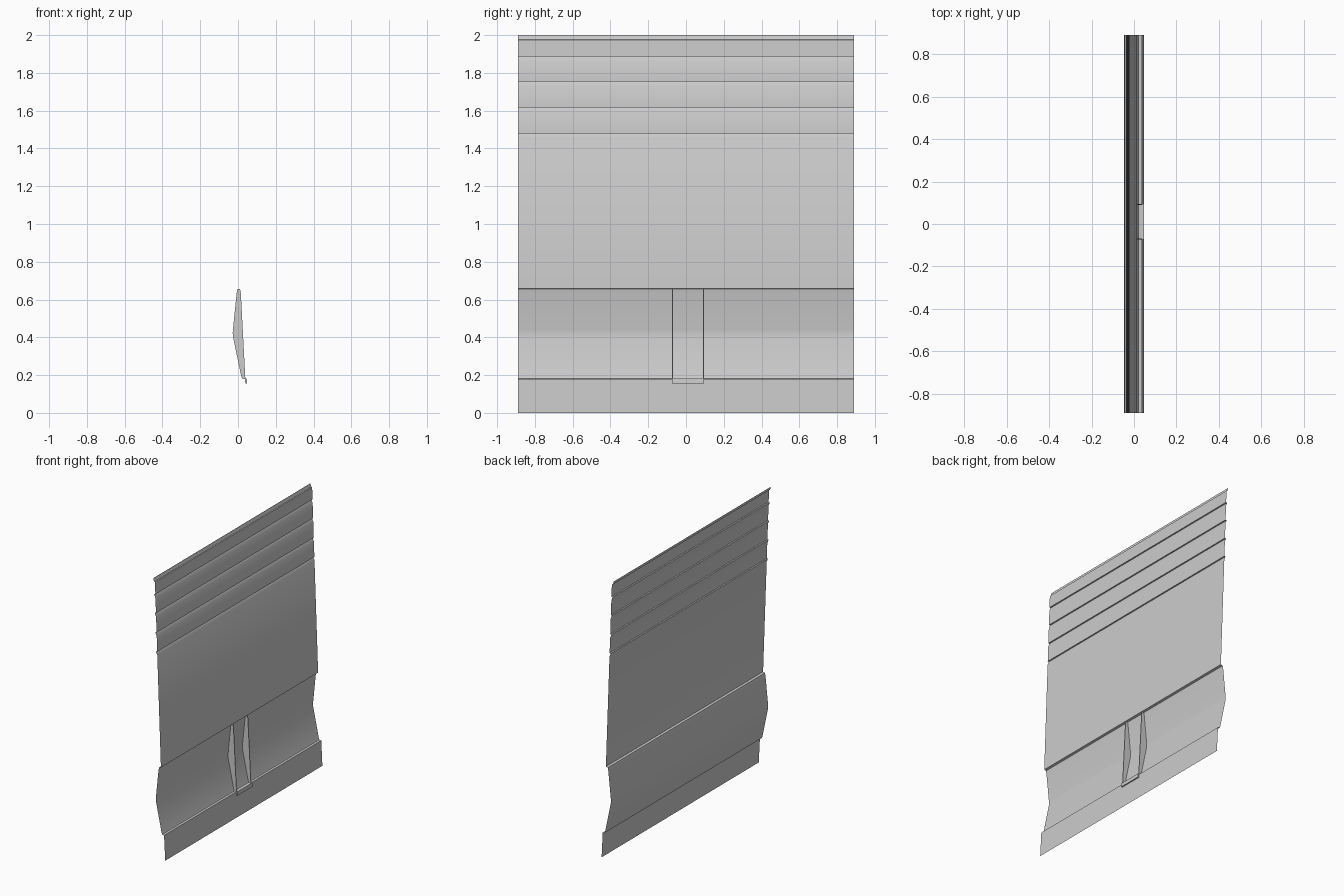
import bpy, bmesh

if "Cube" in bpy.data.objects:
    bpy.data.objects.remove(bpy.data.objects["Cube"])

HALF_W = 0.89


def make_object(name, bm):
    me = bpy.data.meshes.new(name)
    bm.to_mesh(me)
    bm.free()
    ob = bpy.data.objects.new(name, me)
    bpy.context.collection.objects.link(ob)
    bpy.ops.object.select_all(action='DESELECT')
    ob.select_set(True)
    bpy.context.view_layer.objects.active = ob
    bpy.ops.object.shade_smooth_by_angle(angle=0.5)
    return ob


def sheet(name, profile, y0, y1):
    """Open sheet: an (x, z) profile swept along y."""
    bm = bmesh.new()
    a = [bm.verts.new((x, y0, z)) for x, z in profile]
    b = [bm.verts.new((x, y1, z)) for x, z in profile]
    for i in range(len(profile) - 1):
        bm.faces.new((a[i], a[i + 1], b[i + 1], b[i]))
    return make_object(name, bm)


def plate(name, outline, y0, y1):
    """Closed (x, z) outline with thickness along y."""
    bm = bmesh.new()
    face = bm.faces.new([bm.verts.new((x, y0, z)) for x, z in outline])
    res = bmesh.ops.extrude_face_region(bm, geom=[face])
    verts = [v for v in res['geom'] if isinstance(v, bmesh.types.BMVert)]
    bmesh.ops.translate(bm, verts=verts, vec=(0, y1 - y0, 0))
    bmesh.ops.recalc_face_normals(bm, faces=bm.faces[:])
    return make_object(name, bm)


def plane_x(z):
    """Leaning upper panel."""
    return 0.012 - 0.036 * (z - 0.66)


# Panel: top lip, pressed grooves, recess, lower skirt
profile = [(-0.048, 2.0), (-0.046, 1.985), (-0.042, 1.977), (plane_x(1.972), 1.975)]
for z in (1.888, 1.755, 1.617, 1.48):
    profile += [(plane_x(z), z),
                (plane_x(z) - 0.009, z - 0.001),
                (plane_x(z) - 0.005, z - 0.012),
                (plane_x(z - 0.025), z - 0.025)]
recess = [(-0.003, 0.655), (-0.007, 0.635), (-0.027, 0.44),
          (-0.028, 0.425), (-0.027, 0.405), (0.017, 0.195), (0.022, 0.181)]
profile += [(0.012, 0.659)] + recess + [(0.037, 0.179), (0.046, 0.0)]
sheet("gate_panel", profile, -HALF_W, HALF_W)

# Two bracket side plates filling the recess depth
outline = recess + [(0.039, 0.179), (0.015, 0.635), (0.011, 0.655)]
for name, y in (("bracket_plate_left", -0.073), ("bracket_plate_right", 0.09)):
    plate(name, outline, y, y + 0.005)

# Bracket foot joining the plates below the recess
foot = [(0.036, 0.182), (0.046, 0.182), (0.048, 0.155), (0.039, 0.155)]
plate("bracket_foot", foot, -0.073, 0.095)
